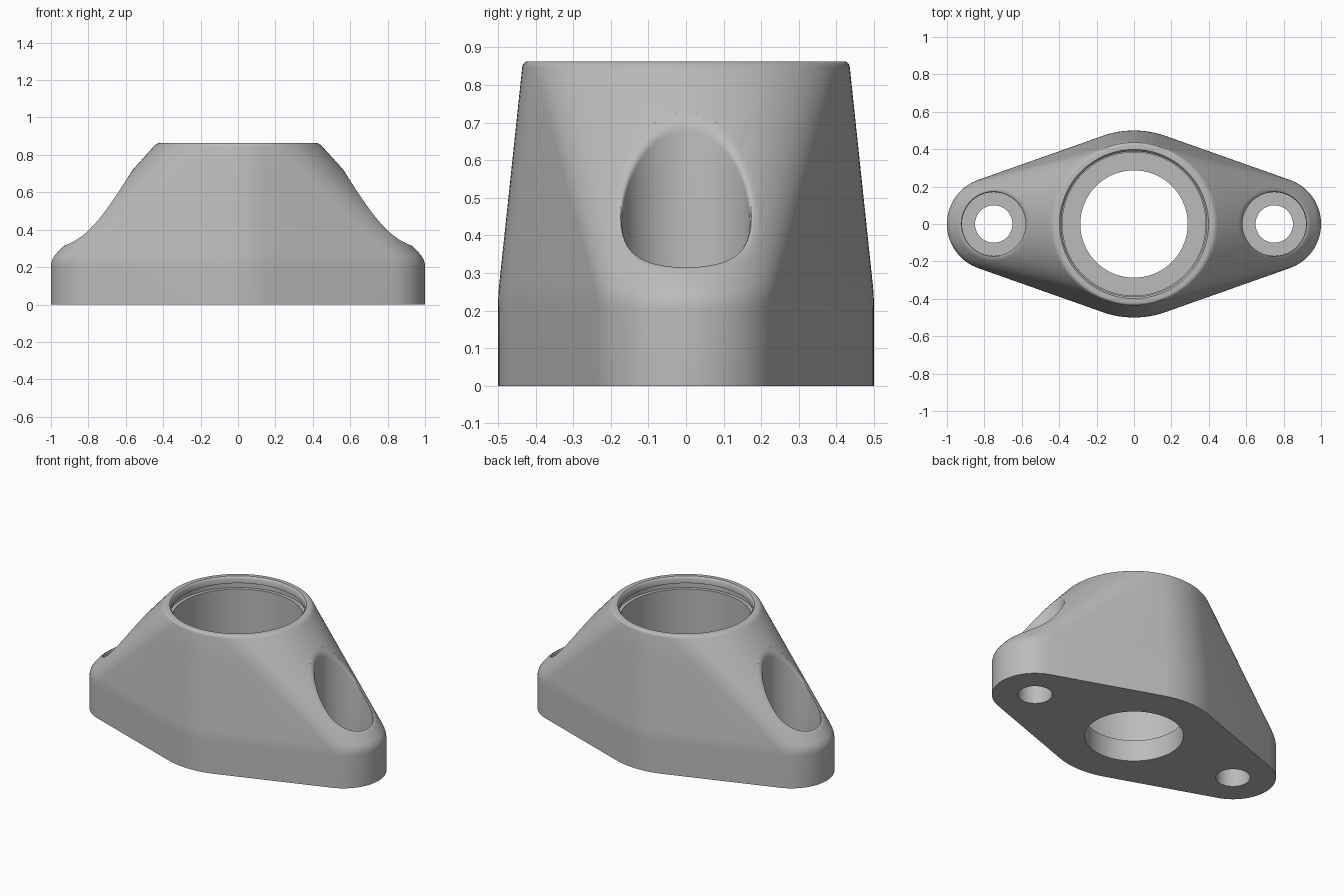
import bpy, bmesh, math
from mathutils import Vector
from mathutils.bvhtree import BVHTree

cube = bpy.data.objects.get("Cube")
if cube:
    bpy.data.objects.remove(cube, do_unlink=True)

HEIGHT, BASE = 0.863, 0.24            # total height, flange edge height
HUB_R, EAR_R, EAR_X = 0.5, 0.25, 0.75  # plan outline
TOP_R, FLOOR = 0.434, 0.137
POCKET_R, LIP = 0.17, 0.024

grey = bpy.data.materials.new("cast_grey")
grey.use_nodes = True
colour = (0.5, 0.5, 0.5, 1)
grey.diffuse_color = colour
grey.node_tree.nodes["Principled BSDF"].inputs["Base Color"].default_value = colour


def bezier(a, b, c, s):
    return a * (1 - s) ** 2 + b * 2 * s * (1 - s) + c * s * s


def skin(rows):
    """Closed solid through a stack of equal rings."""
    bm = bmesh.new()
    rings = [[bm.verts.new(p) for p in row] for row in rows]
    n = len(rings[0])
    for low, high in zip(rings, rings[1:]):
        for i in range(n):
            j = (i + 1) % n
            bm.faces.new((low[i], low[j], high[j], high[i]))
    bm.faces.new(rings[0][::-1])
    bm.faces.new(rings[-1])
    bmesh.ops.remove_doubles(bm, verts=bm.verts, dist=1e-5)
    bmesh.ops.recalc_face_normals(bm, faces=bm.faces)
    return bm


def make(name, bm):
    mesh = bpy.data.meshes.new(name)
    bm.to_mesh(mesh)
    bm.free()
    mesh.materials.append(grey)
    ob = bpy.data.objects.new(name, mesh)
    bpy.context.collection.objects.link(ob)
    return ob


def circle(r, z, x=0, n=96):
    return [Vector((x + r * math.cos(math.tau * i / n), r * math.sin(math.tau * i / n), z))
            for i in range(n)]


# Plan outline: hub circle and two ear circles joined by tangents
tangent = math.acos((HUB_R - EAR_R) / EAR_X)
arcs = [(EAR_X, EAR_R, -tangent, tangent, 36), (0, HUB_R, tangent, math.pi - tangent, 12),
        (-EAR_X, EAR_R, math.pi - tangent, math.pi + tangent, 36),
        (0, HUB_R, math.pi + tangent, math.tau - tangent, 12)]
outline = [(cx, r, a + (b - a) * i / n) for cx, r, a, b, n in arcs for i in range(n + 1)]


def section(t, z):
    """Outline blended towards the round top as t goes from 0 to 1."""
    row = []
    for cx, r, ang in outline:
        rad = r * (1 - t) + TOP_R * t
        row.append(Vector((cx * (1 - t) + rad * math.cos(ang), rad * math.sin(ang), z)))
    return row


def slope(t):
    return section(t, BASE + (HEIGHT - BASE) * t)


def rounded(a, b, c, steps):
    return [[bezier(p, q, r, k / steps) for p, q, r in zip(a, b, c)] for k in range(steps + 1)]


inner_top = [Vector((p.x * 0.965, p.y * 0.965, p.z)) for p in slope(1)]
rows = [section(0, 0)]
rows += rounded(section(0, BASE - 0.035), slope(0), slope(0.05), 6)
rows += [slope(t) for t in (0.25, 0.5, 0.75)]
rows += rounded(slope(0.975), slope(1), inner_top, 4)
bm = skin(rows)
surface = BVHTree.FromBMesh(bm)
body = make("flange_body", bm)


def height(x, y):
    return surface.ray_cast(Vector((x, y, 2)), Vector((0, 0, -1)))[0].z


# Central stepped bore with a ring groove below the lip
bore_profile = [(0.287, -0.1), (0.287, FLOOR), (0.383, FLOOR), (0.383, 0.785), (0.405, 0.785),
                (0.405, 0.82), (0.389, 0.82), (0.389, 0.85), (0.393, 0.858), (0.402, 0.866),
                (0.402, 1)]
cutters = [make("bore_cutter", skin([circle(r, z) for r, z in bore_profile]))]

# Bolt hole and counterbore in each ear, rim rounded to follow the slope
for side, name in ((1, "left"), (-1, "right")):
    cx = side * EAR_X
    cutter_rows = [circle(0.1, -0.1, cx), circle(0.1, FLOOR, cx), circle(POCKET_R, FLOOR, cx)]
    edge, rim, flare = (circle(POCKET_R + d, 0, cx) for d in (0, LIP, LIP + 0.004))
    for p, q, f in zip(edge, rim, flare):
        p.z = height(p.x, p.y)
        q.z = height(q.x, q.y)
        f.z = q.z + 0.03
    start = [p - Vector((0, 0, LIP)) for p in edge]
    cutter_rows += rounded(start, edge, rim, 5)
    cutter_rows += [flare, circle(POCKET_R + LIP + 0.004, 1, cx)]
    cutters.append(make(name + "_bolt_cutter", skin(cutter_rows)))

for cutter in cutters:
    cutter.hide_render = True
    mod = body.modifiers.new(cutter.name, 'BOOLEAN')
    mod.operation, mod.solver, mod.object = 'DIFFERENCE', 'EXACT', cutter

# Bake the cuts, drop the cutters, shade
bpy.context.view_layer.update()
evaluated = body.evaluated_get(bpy.context.evaluated_depsgraph_get())
cut_mesh = bpy.data.meshes.new_from_object(evaluated)
body.modifiers.clear()
body.data = cut_mesh
for cutter in cutters:
    bpy.data.objects.remove(cutter, do_unlink=True)
bpy.ops.object.select_all(action='DESELECT')
body.select_set(True)
bpy.context.view_layer.objects.active = body
bpy.ops.object.shade_smooth_by_angle(angle=math.radians(30))
